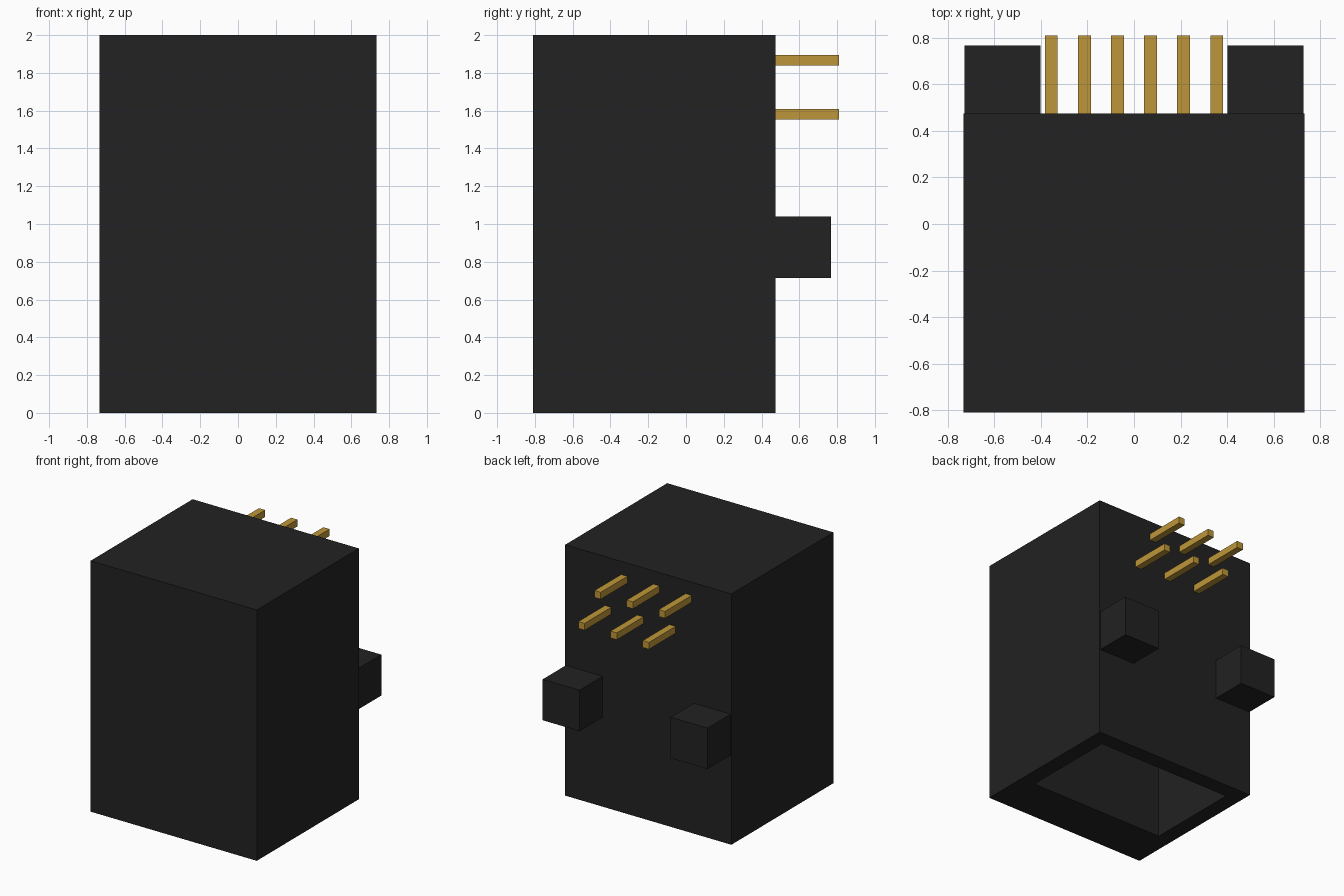
import bpy
import bmesh
from mathutils import Vector

default = bpy.data.objects.get("Cube")
if default:
    bpy.data.objects.remove(default, do_unlink=True)


def make_material(name, color):
    mat = bpy.data.materials.new(name)
    mat.use_nodes = True
    mat.diffuse_color = color
    bsdf = next(n for n in mat.node_tree.nodes if n.type == 'BSDF_PRINCIPLED')
    bsdf.inputs["Base Color"].default_value = color
    return mat


black = make_material("black_plastic", (0.016, 0.016, 0.016, 1))
gold = make_material("gold_metal", (0.515, 0.305, 0.04, 1))


def box_mesh(x, y, z):
    """Box spanning the given (min, max) ranges."""
    bm = bmesh.new()
    bmesh.ops.create_cube(bm, size=1)
    for v in bm.verts:
        v.co = Vector([r[0] if c < 0 else r[1] for c, r in zip(v.co, (x, y, z))])
    return bm


def finish(name, bm, mat):
    mesh = bpy.data.meshes.new(name)
    bmesh.ops.recalc_face_normals(bm, faces=bm.faces)
    bm.to_mesh(mesh)
    bm.free()
    mesh.materials.append(mat)
    obj = bpy.data.objects.new(name, mesh)
    bpy.context.collection.objects.link(obj)
    return obj


# Housing with a deep socket opening in its underside
BACK = 0.475
bm = box_mesh((-0.733, 0.733), (-0.81, BACK), (0, 2))
bm.faces.ensure_lookup_table()
bottom = min(bm.faces, key=lambda f: f.calc_center_median().z)
bmesh.ops.inset_individual(bm, faces=[bottom], thickness=0.18)
for v in bottom.verts:
    if v.co.y < 0:
        v.co.y = -0.435
socket = bmesh.ops.extrude_discrete_faces(bm, faces=[bottom])["faces"][0]
for v in socket.verts:
    v.co.z = 1.3
finish("housing", bm, black)

# Two mounting pegs on the back
for side, x in (("left", (0.402, 0.727)), ("right", (-0.727, -0.402))):
    finish(side + "_peg", box_mesh(x, (BACK, 0.767), (0.714, 1.04)), black)

# Two staggered rows of contact pins
PITCH, HALF = 0.284, 0.0275
for row, z, offset in (("upper", 1.867, -0.071), ("lower", 1.582, 0.071)):
    for i in range(3):
        x = offset + (i - 1) * PITCH
        bm = box_mesh((x - HALF, x + HALF), (BACK, 0.81), (z - HALF, z + HALF))
        finish(f"{row}_pin_{i + 1}", bm, gold)
